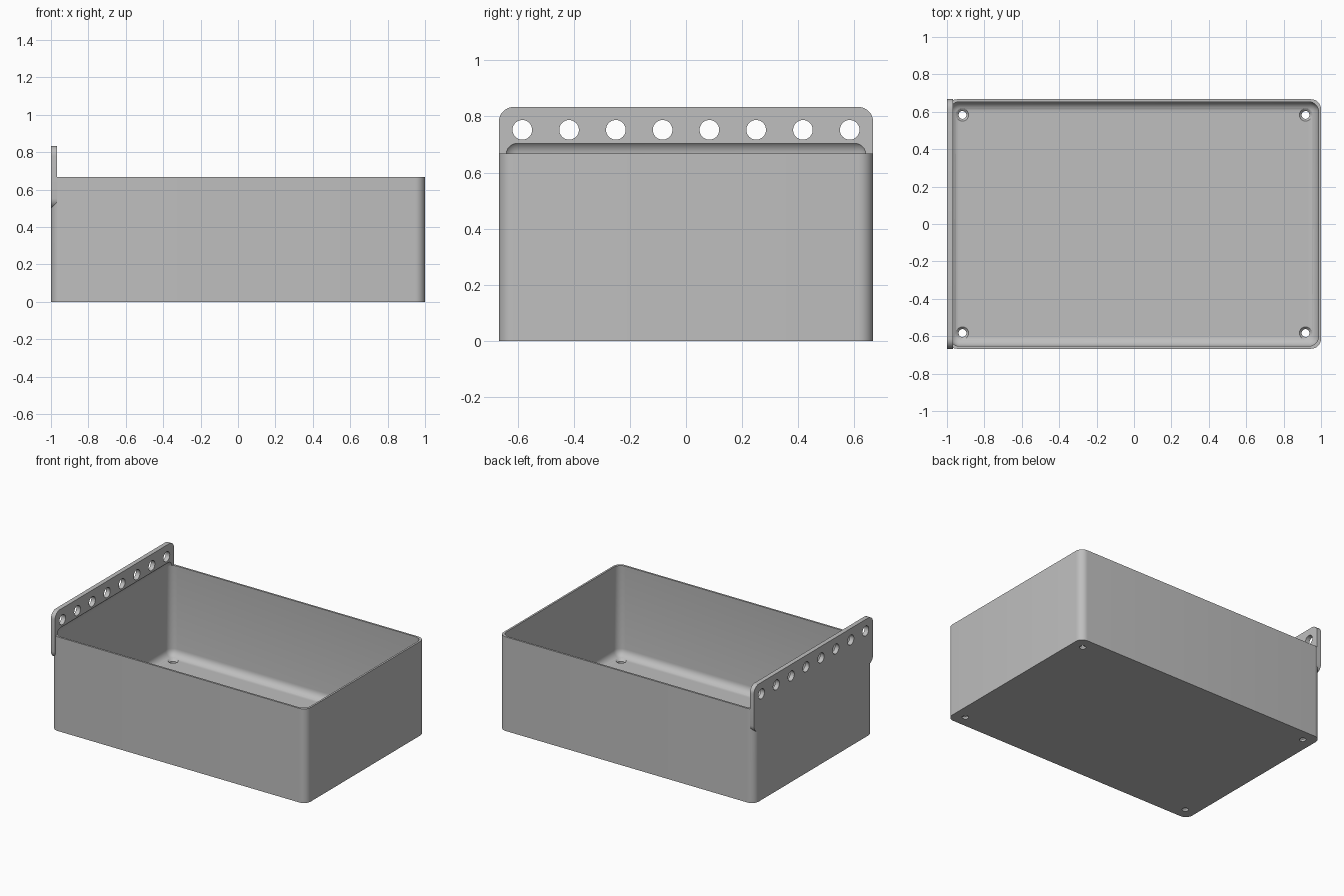
import bpy, bmesh
from mathutils import Matrix, Vector

if "Cube" in bpy.data.objects:
    bpy.data.objects.remove(bpy.data.objects["Cube"], do_unlink=True)

W, D, H = 1.0, 0.667, 0.667      # half length, half depth, height
WALL, FLOOR, R = 0.0133, 0.0267, 0.053

grey = bpy.data.materials.new("plain grey")
grey.use_nodes = True
colour = (0.52, 0.52, 0.52, 1)
grey.diffuse_color = colour
grey.node_tree.nodes["Principled BSDF"].inputs["Base Color"].default_value = colour


def finish(bm, name):
    bmesh.ops.recalc_face_normals(bm, faces=bm.faces)
    mesh = bpy.data.meshes.new(name)
    bm.to_mesh(mesh)
    bm.free()
    mesh.materials.append(grey)
    obj = bpy.data.objects.new(name, mesh)
    bpy.context.collection.objects.link(obj)
    return obj


def rounded_box(name, low, high, axis=None):
    """Box with rounded edges: those along one axis, or all of them."""
    low, high = Vector(low), Vector(high)
    bm = bmesh.new()
    bmesh.ops.create_cube(bm, size=1)
    for v in bm.verts:
        v.co = (low + high) / 2 + v.co * (high - low)
    edges = [e for e in bm.edges if axis is None
             or abs(e.verts[0].co[axis] - e.verts[1].co[axis]) > 1e-5]
    bmesh.ops.bevel(bm, geom=edges, offset=R, segments=8, profile=0.5,
                    affect='EDGES', clamp_overlap=False)
    return finish(bm, name)


def cones(name, places, r1, r2, depth, axis='Z'):
    """Row of round cutters centred on the given places."""
    bm = bmesh.new()
    turn = Matrix.Rotation(1.570796, 4, 'Y') if axis == 'X' else Matrix()
    for p in places:
        bmesh.ops.create_cone(bm, cap_ends=True, segments=32, radius1=r1, radius2=r2,
                              depth=depth, matrix=Matrix.Translation(p) @ turn)
    return finish(bm, name)


def boolean(obj, tool, operation):
    mod = obj.modifiers.new(operation.lower(), 'BOOLEAN')
    mod.object, mod.operation, mod.solver = tool, operation, 'EXACT'
    bpy.context.view_layer.objects.active = obj
    bpy.ops.object.modifier_apply(modifier=mod.name)
    bpy.data.objects.remove(tool, do_unlink=True)


# Outer body joined to the hanging plate
tray = rounded_box("tray", (-W, -D, 0), (W, D, H), axis=2)
plate = rounded_box("hanging_plate", (-W, -D, 0.5), (-0.968, D, 0.8335), axis=0)
boolean(tray, plate, 'UNION')

# Cavity with every edge filleted, running up into the plate
cavity = rounded_box("cavity", (-W + WALL, -D + WALL, FLOOR),
                     (W - WALL, D - WALL, H + 0.05))
boolean(tray, cavity, 'DIFFERENCE')

# Row of holes along the plate
row = [(-W, (i - 3.5) / 6, 0.752) for i in range(8)]
boolean(tray, cones("plate_holes", row, 0.035, 0.035, 0.2, 'X'), 'DIFFERENCE')

# Countersunk holes in the floor corners
corners = [(sx * 0.917, sy * 0.583) for sx in (-1, 1) for sy in (-1, 1)]
boolean(tray, cones("floor_holes", [(x, y, 0) for x, y in corners],
                    0.021, 0.021, 0.2), 'DIFFERENCE')
boolean(tray, cones("countersinks", [(x, y, FLOOR) for x, y in corners],
                    0.021, 0.045, 0.024), 'DIFFERENCE')

bpy.ops.object.select_all(action='DESELECT')
tray.select_set(True)
bpy.context.view_layer.objects.active = tray
bpy.ops.object.shade_smooth_by_angle(angle=0.5)
